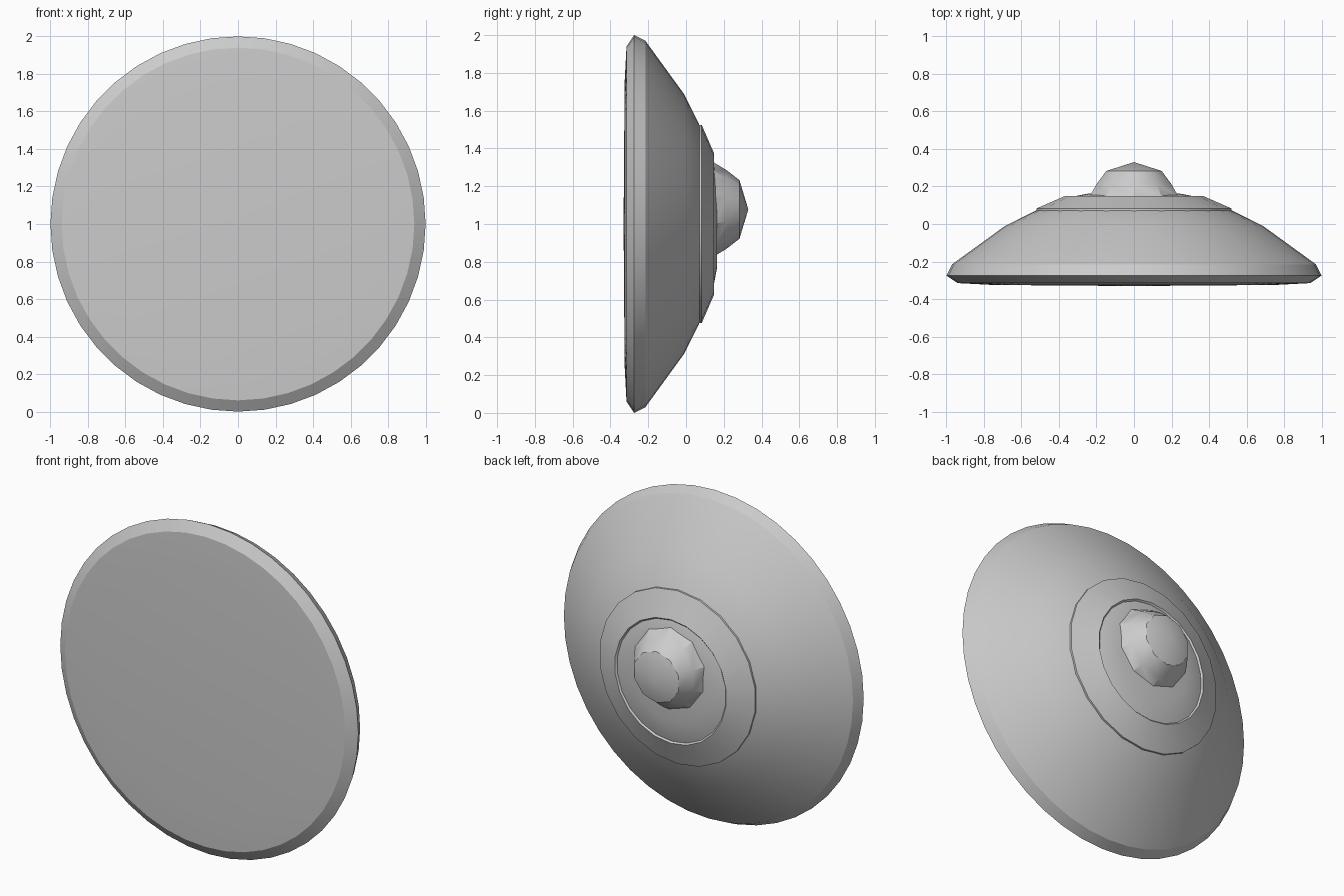
import bpy, bmesh, math

if "Cube" in bpy.data.objects:
    bpy.data.objects.remove(bpy.data.objects["Cube"])


def lathe(name, profile, sides, centre_z, angle):
    """Revolve (radius, y) points about a horizontal axis along y; ends stay open unless radius is 0."""
    bm = bmesh.new()
    rings = []
    for r, y in profile:
        if r == 0:
            rings.append([bm.verts.new((0, y, centre_z))])
        else:
            ring = []
            for i in range(sides):
                a = 2 * math.pi * i / sides
                ring.append(bm.verts.new((r * math.sin(a), y, centre_z + r * math.cos(a))))
            rings.append(ring)
    for lo, hi in zip(rings, rings[1:]):
        for i in range(sides):
            j = (i + 1) % sides
            quad = [hi[i % len(hi)], hi[j % len(hi)], lo[j % len(lo)], lo[i % len(lo)]]
            bm.faces.new(list(dict.fromkeys(quad)))
    bmesh.ops.recalc_face_normals(bm, faces=bm.faces)
    mesh = bpy.data.meshes.new(name)
    bm.to_mesh(mesh)
    bm.free()
    obj = bpy.data.objects.new(name, mesh)
    bpy.context.collection.objects.link(obj)
    bpy.ops.object.select_all(action='DESELECT')
    obj.select_set(True)
    bpy.context.view_layer.objects.active = obj
    bpy.ops.object.shade_smooth_by_angle(angle=math.radians(angle))
    return obj


# Round body: nearly flat front, bevelled rim, domed back running on under the cap ring
lathe("dish_body", [(0, -0.33), (0.08, -0.33), (0.75, -0.325), (0.94, -0.315),
                    (1.0, -0.275), (0.97, -0.215), (0.69, -0.012), (0.53, 0.068),
                    (0.37, 0.138), (0.24, 0.163), (0, 0.168)], 44, 1.0, 25)

# Raised ring on the back, a thin plate with a small step at each edge
lathe("back_cap_ring", [(0.525, 0.065), (0.525, 0.083), (0.375, 0.148),
                        (0.365, 0.138)], 22, 1.0, 30)

# Faceted knob, set slightly above the centre, with a domed tip
lathe("back_knob", [(0.25, 0.145), (0.208, 0.215),
                    (0.155, 0.283), (0, 0.33)], 10, 1.077, 30)
